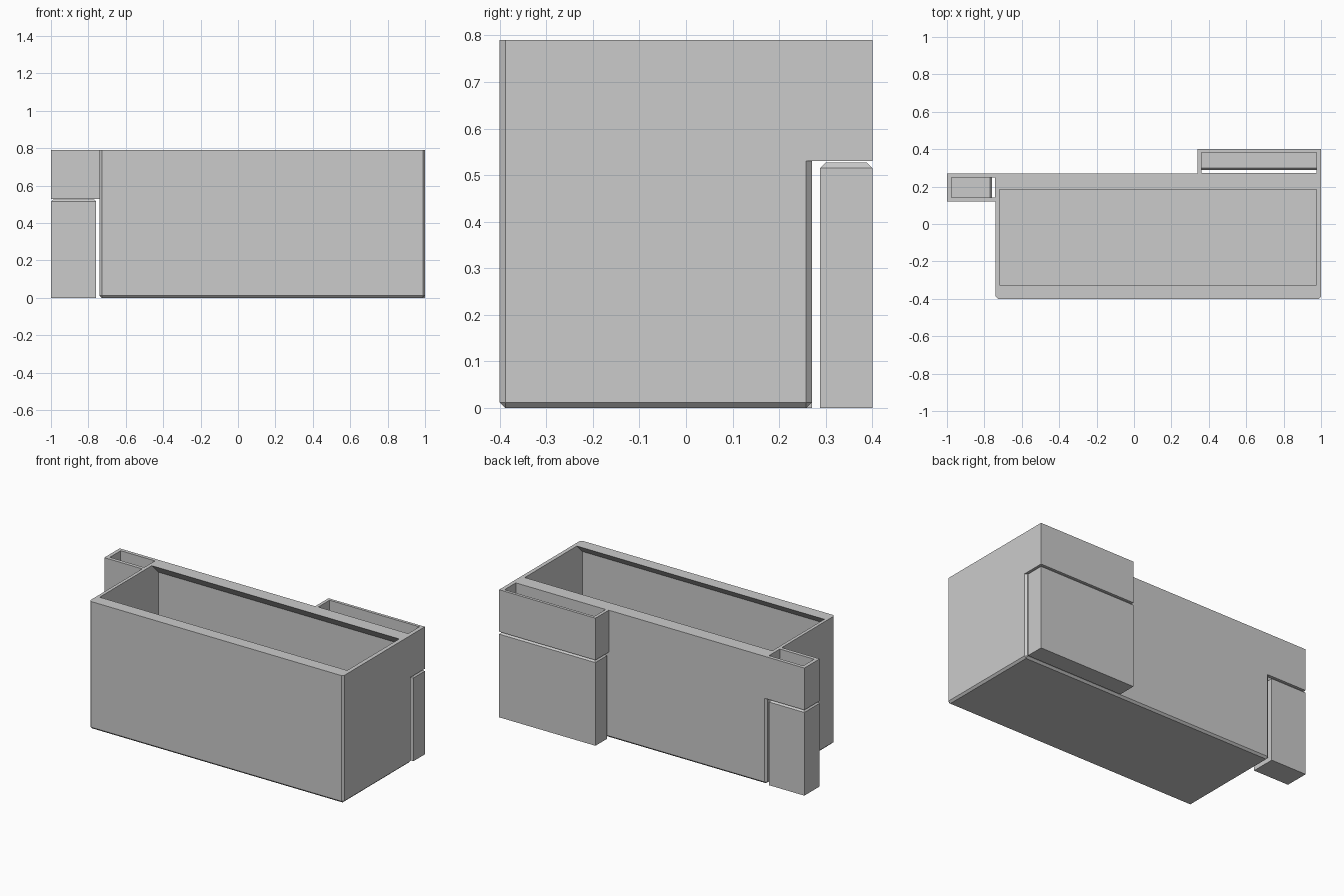
import bpy
import bmesh

cube = bpy.data.objects.get("Cube")
if cube:
    bpy.data.objects.remove(cube, do_unlink=True)

TOP = 0.79       # rim height
SPLIT = 0.53     # underside of the side pockets
CHAMFER = 0.012

grey = bpy.data.materials.new("plain grey")
grey.use_nodes = True
colour = (0.6, 0.6, 0.6, 1)
grey.diffuse_color = colour
grey.node_tree.nodes["Principled BSDF"].inputs["Base Color"].default_value = colour


def finish(name, bm):
    bmesh.ops.recalc_face_normals(bm, faces=bm.faces)
    mesh = bpy.data.meshes.new(name)
    bm.to_mesh(mesh)
    bm.free()
    mesh.materials.append(grey)
    obj = bpy.data.objects.new(name, mesh)
    bpy.context.collection.objects.link(obj)
    return obj


def box(name, x, y, z, chamfered=None):
    """Box from ranges; chamfered picks edges by their two end points."""
    bm = bmesh.new()
    bmesh.ops.create_cube(bm, size=1)
    for v in bm.verts:
        v.co = [r[0] if c < 0 else r[1] for c, r in zip(v.co, (x, y, z))]
    if chamfered:
        edges = [e for e in bm.edges if chamfered(*(v.co for v in e.verts))]
        bmesh.ops.bevel(bm, geom=edges, offset=CHAMFER, segments=1, affect='EDGES')
    return finish(name, bm)


def prism(name, x, profile):
    """Extrude a (y, z) profile along x."""
    bm = bmesh.new()
    face = bm.faces.new([bm.verts.new((x[0], y, z)) for y, z in profile])
    side = bmesh.ops.extrude_face_region(bm, geom=[face])["geom"]
    for v in side:
        if isinstance(v, bmesh.types.BMVert):
            v.co.x = x[1]
    return finish(name, bm)


def combine(target, tool, operation):
    tool.hide_render = True
    mod = target.modifiers.new(operation.lower(), 'BOOLEAN')
    mod.operation, mod.solver, mod.object = operation, 'EXACT', tool
    bpy.context.view_layer.objects.active = target
    bpy.ops.object.modifier_apply(modifier=mod.name)
    bpy.data.objects.remove(tool, do_unlink=True)


# Main trough: chamfered everywhere but the rim
trough = box("trough", (-0.74, 1), (-0.4, 0.27), (0, TOP),
             lambda a, b: min(a.z, b.z) < TOP / 2)

# Pockets on the back and on the right end, flush with the rim
for x, y in (((0.34, 1), (0.255, 0.4)), ((-1, -0.725), (0.12, 0.27))):
    combine(trough, box("pocket", x, y, (SPLIT, TOP)), 'UNION')

# Interior, narrowing at 45 degrees under the rim of the long sides
inside = [(-0.38, 0.02), (0.25, 0.02), (0.25, TOP - 0.065), (0.185, TOP),
          (0.185, TOP + 0.1), (-0.325, TOP + 0.1), (-0.325, TOP), (-0.38, TOP - 0.055)]
combine(trough, prism("inside", (-0.72, 0.975), inside), 'DIFFERENCE')

# Open slots through the pockets
for x, y in (((0.36, 0.975), (0.272, 0.382)), ((-0.977, -0.742), (0.142, 0.248))):
    combine(trough, box("slot", x, y, (SPLIT - 0.1, TOP + 0.1)), 'DIFFERENCE')


# Free-standing blocks under the pockets, chamfered on top
def upper(a, b):
    return min(a.z, b.z) > SPLIT / 2


box("back_block", (0.34, 1), (0.288, 0.4), (0, SPLIT - 0.003), upper)
box("end_block", (-1, -0.758), (0.12, 0.27), (0, SPLIT - 0.003), upper)
